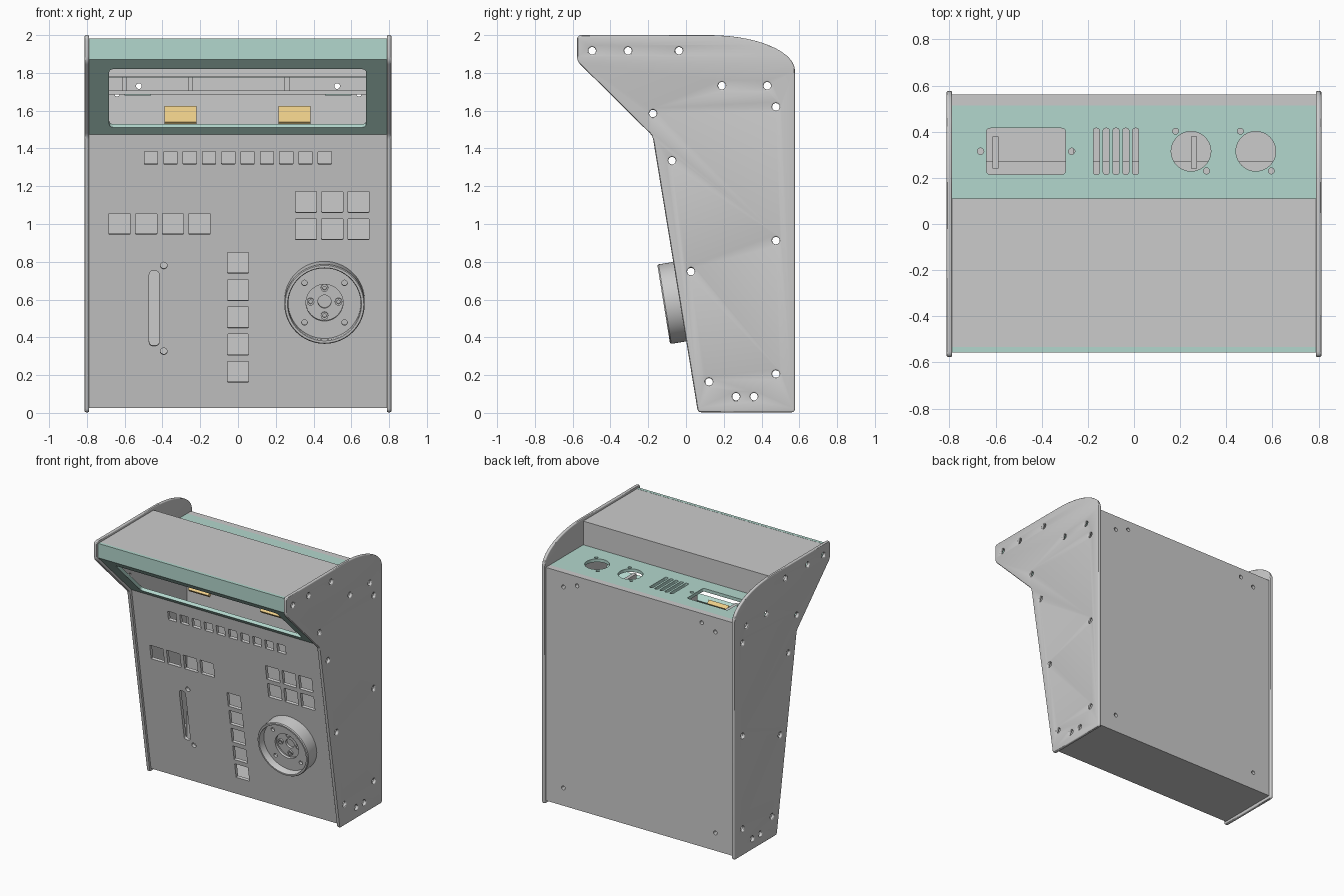
import bpy, bmesh, math
from mathutils import Matrix, Vector

if "Cube" in bpy.data.objects:
    bpy.data.objects.remove(bpy.data.objects["Cube"])

W, T = 0.788, 0.024          # half inner width, sheet thickness


def material(name, rgb):
    m = bpy.data.materials.new(name)
    m.diffuse_color = (*rgb, 1)
    m.use_nodes = True
    m.node_tree.nodes["Principled BSDF"].inputs["Base Color"].default_value = m.diffuse_color
    return m


GREEN = material("green_panel", (0.45, 0.68, 0.61))
GOLD = material("gold_bracket", (0.85, 0.62, 0.25))


def finish(name, mesh, matrix, mat, smooth=True):
    bm = bmesh.new()
    bm.from_mesh(mesh)
    bmesh.ops.remove_doubles(bm, verts=bm.verts, dist=1e-5)
    bmesh.ops.recalc_face_normals(bm, faces=bm.faces)
    bm.to_mesh(mesh)
    bm.free()
    mesh.materials.clear()
    if mat:
        mesh.materials.append(mat)
    ob = bpy.data.objects.new(name, mesh)
    ob.matrix_world = matrix
    bpy.context.collection.objects.link(ob)
    bpy.ops.object.select_all(action='DESELECT')
    ob.select_set(True)
    bpy.context.view_layer.objects.active = ob
    if smooth:
        bpy.ops.object.shade_smooth_by_angle(angle=math.radians(30))
    return ob


def rounded(pts, n=5):
    """Outline from (a, b, corner distance) points."""
    out = []
    for i, (a, b, d) in enumerate(pts):
        p = Vector((a, b))
        if d == 0:
            out.append(p)
            continue
        q0 = p + (Vector(pts[i - 1][:2]) - p).normalized() * d
        q1 = p + (Vector(pts[(i + 1) % len(pts)][:2]) - p).normalized() * d
        for k in range(n + 1):
            t = k / n
            out.append(q0 * (1 - t) ** 2 + p * 2 * t * (1 - t) + q1 * t * t)
    return out


def rect(x0, x1, y0, y1, r=0.0):
    return rounded([(x0, y0, r), (x1, y0, r), (x1, y1, r), (x0, y1, r)])


def circle(x, y, r, n=20):
    return [Vector((x + r * math.cos(2 * math.pi * k / n), y + r * math.sin(2 * math.pi * k / n)))
            for k in range(n)]


def frame(origin, u, v):
    u, v = Vector(u).normalized(), Vector(v).normalized()
    m = Matrix((u, v, u.cross(v))).transposed().to_4x4()
    m.translation = Vector(origin)
    return m


def sheet(name, outline, holes, t, m, mat=None, bevel=0.0):
    """Flat sheet with holes; its outer face lies on the plane of m."""
    cu = bpy.data.curves.new(name, 'CURVE')
    cu.dimensions, cu.fill_mode = '2D', 'BOTH'
    cu.extrude, cu.bevel_depth, cu.offset, cu.bevel_resolution = t / 2 - bevel, bevel, -bevel, 2
    for loop in [outline] + holes:
        sp = cu.splines.new('POLY')
        sp.points.add(len(loop) - 1)
        for pt, p in zip(sp.points, loop):
            pt.co = (p[0], p[1], 0, 1)
        sp.use_cyclic_u = True
    tmp = bpy.data.objects.new("tmp", cu)
    bpy.context.collection.objects.link(tmp)
    dg = bpy.context.evaluated_depsgraph_get()
    mesh = bpy.data.meshes.new_from_object(tmp.evaluated_get(dg))
    bpy.data.objects.remove(tmp)
    return finish(name, mesh, m @ Matrix.Translation((0, 0, -t / 2)), mat)


def plate(name, p0, p1, holes=(), mat=None, t=T, x0=-W, x1=W):
    """Sheet across the cabinet running from p0 to p1 in the (y, z) section."""
    d = Vector(p1) - Vector(p0)
    m = frame((0, *p0), (1, 0, 0), (0, *d))
    sheet(name, rect(x0, x1, 0, d.length), list(holes), t, m, mat)
    return m


def lathe(name, profile, m, n=64):
    bm = bmesh.new()
    vs = [bm.verts.new((r, 0, h)) for r, h in profile]
    es = [bm.edges.new((vs[i], vs[(i + 1) % len(vs)])) for i in range(len(vs))]
    bmesh.ops.spin(bm, geom=vs + es, cent=(0, 0, 0), axis=(0, 0, 1), angle=2 * math.pi, steps=n)
    mesh = bpy.data.meshes.new(name)
    bm.to_mesh(mesh)
    bm.free()
    return finish(name, mesh, m, None)


# Side panels with screw holes
side = [(0.063, 0.003, 0.02), (0.577, 0.003, 0.02)]
side += [(0.12 + 0.457 * math.cos(a), 1.81 + 0.19 * math.sin(a), 0)
         for a in [math.pi / 2 * k / 14 for k in range(15)]]
side += [(-0.577, 2.0, 0.025), (-0.577, 1.862, 0.025), (-0.177, 1.466, 0.02)]
screws = [(-0.497, 1.917), (-0.307, 1.917), (-0.037, 1.917), (0.19, 1.732), (0.43, 1.732),
          (0.476, 1.62), (-0.175, 1.585), (-0.074, 1.335), (0.026, 0.748), (0.476, 0.912),
          (0.476, 0.206), (0.122, 0.164), (0.265, 0.086), (0.36, 0.086)]
for name, x in (("right_side_panel", 0.812), ("left_side_panel", -0.788)):
    sheet(name, rounded(side), [circle(y, z, 0.02, 16) for y, z in screws], T,
          frame((x, 0, 0), (0, 1, 0), (0, 0, 1)), bevel=0.008)

# Front control panel: square button openings, slider slot, screw holes
F0, F1 = (0.079, 0.025), (-0.155, 1.475)
K = math.hypot(F1[0] - F0[0], F1[1] - F0[1]) / (F1[1] - F0[1])


def s(z):
    return (z - F0[1]) * K


def square(x, z, a):
    return rect(x - a / 2, x + a / 2, s(z) - a / 2, s(z) + a / 2, 0.004)


holes = [square(-0.46 + 0.1022 * i, 1.35, 0.07) for i in range(10)]
holes += [square(-0.627 + 0.141 * i, 1.0, 0.112) for i in range(4)]
holes += [square(0.36 + 0.139 * i, z, 0.112) for i in range(3) for z in (1.116, 0.972)]
holes += [square(0, 0.217 + 0.1443 * i, 0.112) for i in range(5)]
holes += [rect(-0.47, -0.418, s(0.355), s(0.752), 0.02)]
holes += [circle(-0.393, s(z), 0.018, 16) for z in (0.78, 0.326)]
front = plate("front_panel", F0, F1, holes)

# Dial: open ring, drilled floor, hub disc
dial = front @ Matrix.Translation((0.458, s(0.592), 0))
lathe("dial_ring", [(0.192, 0), (0.213, 0), (0.213, 0.1), (0.208, 0.107), (0.196, 0.107), (0.192, 0.1)], dial)
corner = [math.pi / 4 + math.pi / 2 * k for k in range(4)]
sheet("dial_floor", circle(0, 0, 0.195, 64),
      [circle(0, 0, 0.098, 40)] + [circle(0.15 * math.cos(a), 0.15 * math.sin(a), 0.015, 16) for a in corner],
      0.02, dial @ Matrix.Translation((0, 0, 0.055)))
sheet("dial_hub", circle(0, 0, 0.11, 40), [circle(0, 0, 0.035, 24)], 0.018,
      dial @ Matrix.Translation((0, 0, 0.018)))
for k in range(4):
    a = math.pi / 2 * k
    lathe("hub_screw", [(0.01, 0), (0.02, 0), (0.02, 0.03), (0.01, 0.03)],
          dial @ Matrix.Translation((0.074 * math.cos(a), 0.074 * math.sin(a), 0)), 16)

# Sloped window bezel and header strip
R2 = math.sqrt(2)
plate("window_bezel", F1, (-0.557, 1.872),
      [rect(-0.682, 0.678, (1.512 - 1.475) * R2, (1.822 - 1.475) * R2, 0.025)], GREEN)
plate("header_strip", (-0.557, 1.872), (-0.557, 1.981), mat=GREEN)

# Top, recess wall, back and bottom
plate("top_panel", (-0.548, 1.98), (0.11, 1.98))
plate("recess_wall", (0.11, 1.978), (0.11, 1.778))
back_holes = [circle(sx * x, 1.8 - z, 0.015, 16) for sx in (-1, 1)
              for x, z in ((0.64, 0.16), (0.64, 1.69), (0.525, 1.73))]
plate("back_panel", (0.561, 1.8), (0.561, 0.025), back_holes, t=0.048)
plate("bottom_panel", (0.555, 0.025), (0.081, 0.025))

# Rear connector panel: socket cutout, vents, two round ports
Y0 = 0.11
ports = [rect(-0.64, -0.297, 0.215 - Y0, 0.415 - Y0, 0.018)]
ports += [rect(-0.176 + 0.0425 * i, -0.15 + 0.0425 * i, 0.215 - Y0, 0.415 - Y0, 0.01) for i in range(5)]
ports += [circle(-0.665, 0.315 - Y0, 0.014, 16), circle(-0.27, 0.315 - Y0, 0.014, 16)]
for x in (0.247, 0.528):
    ports += [circle(x, 0.315 - Y0, 0.086, 40), circle(x - 0.067, 0.402 - Y0, 0.013, 16),
              circle(x + 0.067, 0.23 - Y0, 0.013, 16)]
plate("connector_panel", (Y0, 1.8), (0.513, 1.8), ports, GREEN)

# Inside parts glimpsed through the openings
plate("inner_shelf", (0.27, 1.71), (0.513, 1.71))
for x in (-0.6, -0.25, 0.26):
    plate("shelf_support", (0.24, 1.775), (0.38, 1.775), t=0.07, x0=x - 0.013, x1=x + 0.013)
for x in (-0.53, 0.53):
    plate("back_bracket", (0.42, 1.7), (0.51, 1.7), mat=GREEN, t=0.02, x0=x - 0.07, x1=x + 0.07)
for x in (-0.305, 0.3):
    plate("window_bracket", (-0.045, 1.54), (0.04, 1.625), mat=GOLD, t=0.03, x0=x - 0.085, x1=x + 0.085)
